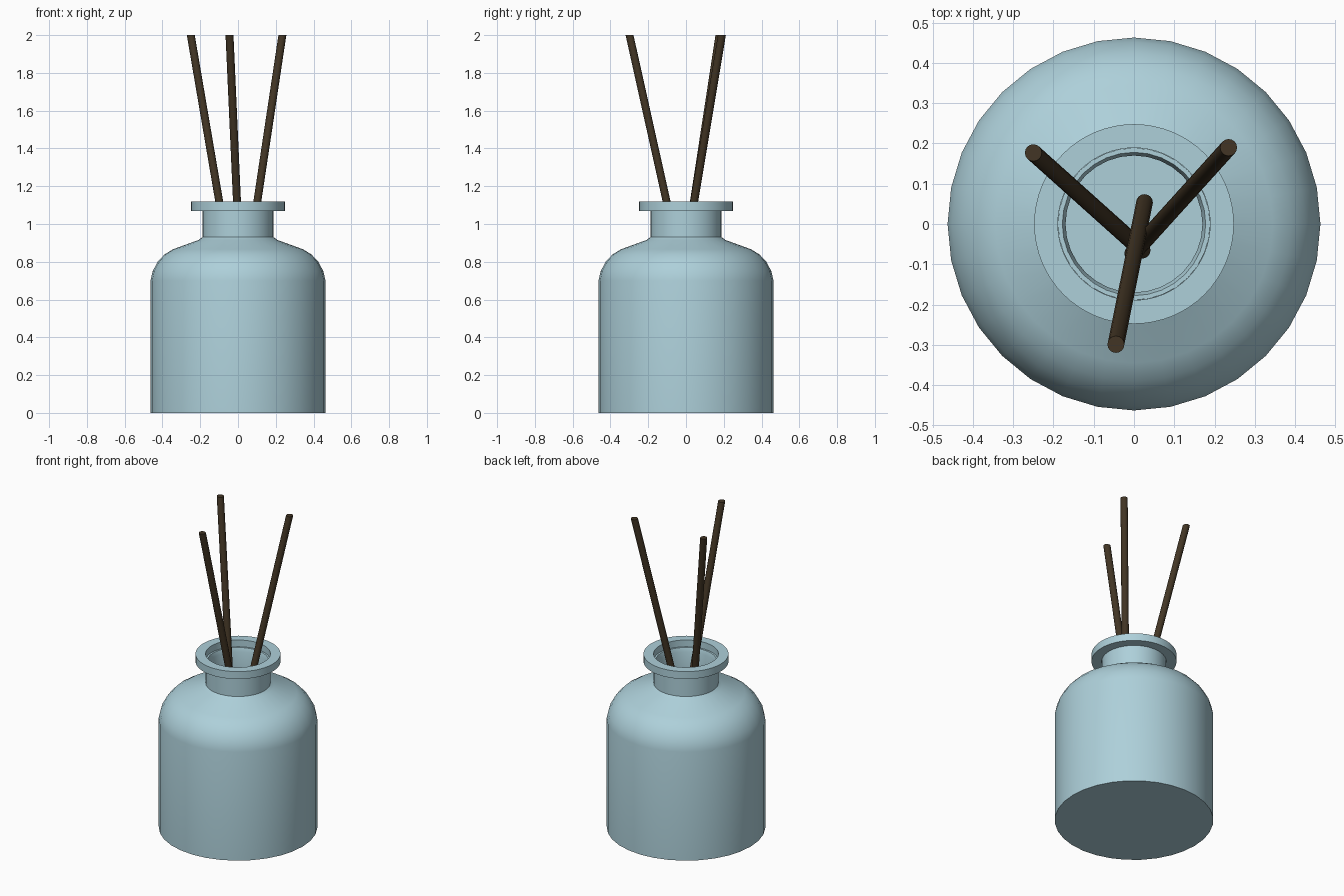
import bpy, bmesh, math
from mathutils import Vector

if "Cube" in bpy.data.objects:
    bpy.data.objects.remove(bpy.data.objects["Cube"])

def material(name, rgb):
    m = bpy.data.materials.new(name)
    m.diffuse_color = (*rgb, 1)
    m.use_nodes = True
    m.node_tree.nodes["Principled BSDF"].inputs["Base Color"].default_value = m.diffuse_color
    return m

glass = material("blue_glass", (0.42, 0.63, 0.70))
wood = material("dark_wood", (0.055, 0.036, 0.018))

def finish(name, bm, mat, angle):
    bmesh.ops.recalc_face_normals(bm, faces=bm.faces)
    me = bpy.data.meshes.new(name)
    bm.to_mesh(me)
    bm.free()
    ob = bpy.data.objects.new(name, me)
    bpy.context.collection.objects.link(ob)
    me.materials.append(mat)
    bpy.ops.object.select_all(action='DESELECT')
    ob.select_set(True)
    bpy.context.view_layer.objects.active = ob
    bpy.ops.object.shade_smooth_by_angle(angle=math.radians(angle))
    return ob

def lathe(name, profile, sides, mat, closed=False, angle=35):
    bm = bmesh.new()
    vs = [bm.verts.new((0, r, z)) for r, z in profile]
    pairs = list(zip(vs, vs[1:])) + ([(vs[-1], vs[0])] if closed else [])
    edges = [bm.edges.new(p) for p in pairs]
    bmesh.ops.spin(bm, geom=vs + edges, cent=(0, 0, 0), axis=(0, 0, 1),
                   angle=math.tau, steps=sides, use_duplicate=False)
    bmesh.ops.remove_doubles(bm, verts=bm.verts, dist=1e-4)
    return finish(name, bm, mat, angle)

# Hollow bottle: outer wall up to the neck, then back down the inside
lathe("bottle", [
    (0, 0), (0.463, 0), (0.463, 0.70), (0.452, 0.75), (0.425, 0.80),
    (0.39, 0.838), (0.345, 0.866), (0.21, 0.915), (0.189, 0.93), (0.189, 1.075),
    (0.178, 1.075), (0.17, 1.05), (0.17, 0.92), (0.20, 0.90), (0.335, 0.85),
    (0.41, 0.79), (0.445, 0.70), (0.445, 0.02), (0, 0.02)], 32, glass)

# Flat lip ring around the mouth
lathe("neck_lip", [(0.189, 1.07), (0.248, 1.07), (0.248, 1.118), (0.189, 1.118)],
      64, glass, closed=True)

# Reeds leaning out of the mouth, cut level at both ends
def reed(name, bottom, top, radius=0.021, sides=16):
    bm = bmesh.new()
    bmesh.ops.create_cone(bm, cap_ends=True, segments=sides, radius1=radius,
                          radius2=radius, depth=2)
    a, b = Vector(bottom), Vector(top)
    for v in bm.verts:
        centre = b if v.co.z > 0 else a
        v.co = centre + Vector((v.co.x, v.co.y, 0))
    finish(name, bm, wood, 40)

reed("reed_left", (0.02, -0.065, 0.42), (-0.25, 0.177, 2))
reed("reed_right", (-0.003, -0.073, 0.42), (0.235, 0.19, 2))
reed("reed_front", (0.026, 0.053, 0.42), (-0.045, -0.299, 2))
